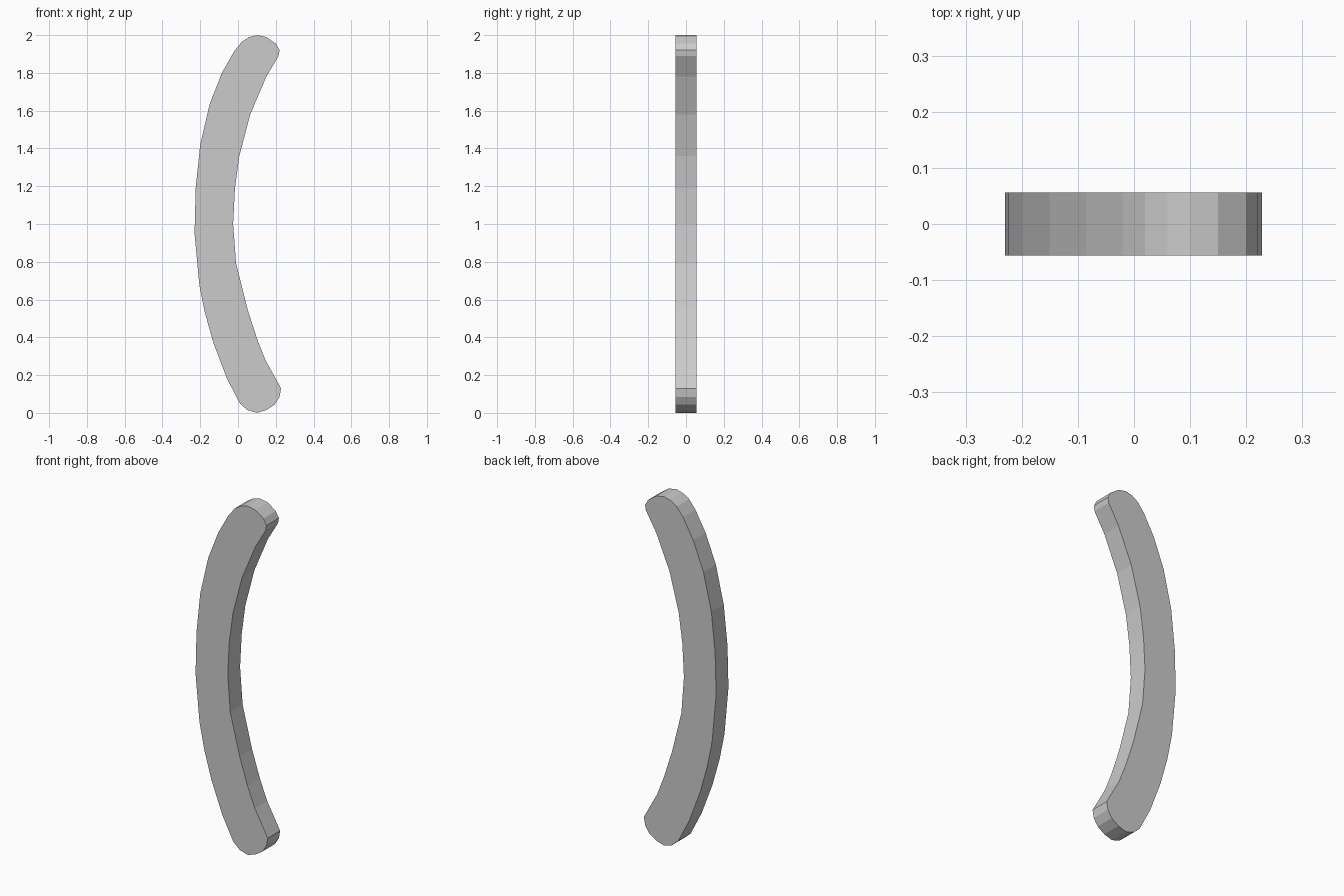
import bpy, bmesh

HALF_DEPTH = 0.056

# Outline in x, z: rounded foot, inner curve, rounded tip, outer curve
foot = [(0.01, 0.05), (0.05, 0.015), (0.10, 0.0), (0.15, 0.015),
        (0.195, 0.045), (0.22, 0.085), (0.228, 0.13)]
inner = [(0.145, 0.28), (0.10, 0.395), (0.05, 0.55), (-0.01, 0.79), (-0.026, 1.0),
         (-0.016, 1.19), (0.007, 1.36), (0.065, 1.58), (0.15, 1.78)]
tip = [(0.215, 1.89), (0.22, 1.92), (0.20, 1.955), (0.15, 1.99),
       (0.10, 2.0), (0.06, 1.99), (0.02, 1.965)]
outer = [(-0.02, 1.915), (-0.085, 1.80), (-0.15, 1.635), (-0.20, 1.42),
         (-0.224, 1.19), (-0.23, 0.95), (-0.205, 0.68), (-0.175, 0.53),
         (-0.13, 0.37), (-0.06, 0.185)]

# Curved bar: flat profile extruded through its depth
bm = bmesh.new()
face = bm.faces.new([bm.verts.new((x, -HALF_DEPTH, z))
                     for x, z in foot + inner + tip + outer])
result = bmesh.ops.extrude_face_region(bm, geom=[face], use_keep_orig=True)
back = [v for v in result["geom"] if isinstance(v, bmesh.types.BMVert)]
bmesh.ops.translate(bm, verts=back, vec=(0, 2 * HALF_DEPTH, 0))
bmesh.ops.recalc_face_normals(bm, faces=bm.faces)

mesh = bpy.data.meshes.new("curved_bar")
bm.to_mesh(mesh)
bm.free()
bpy.context.collection.objects.link(bpy.data.objects.new("curved_bar", mesh))
